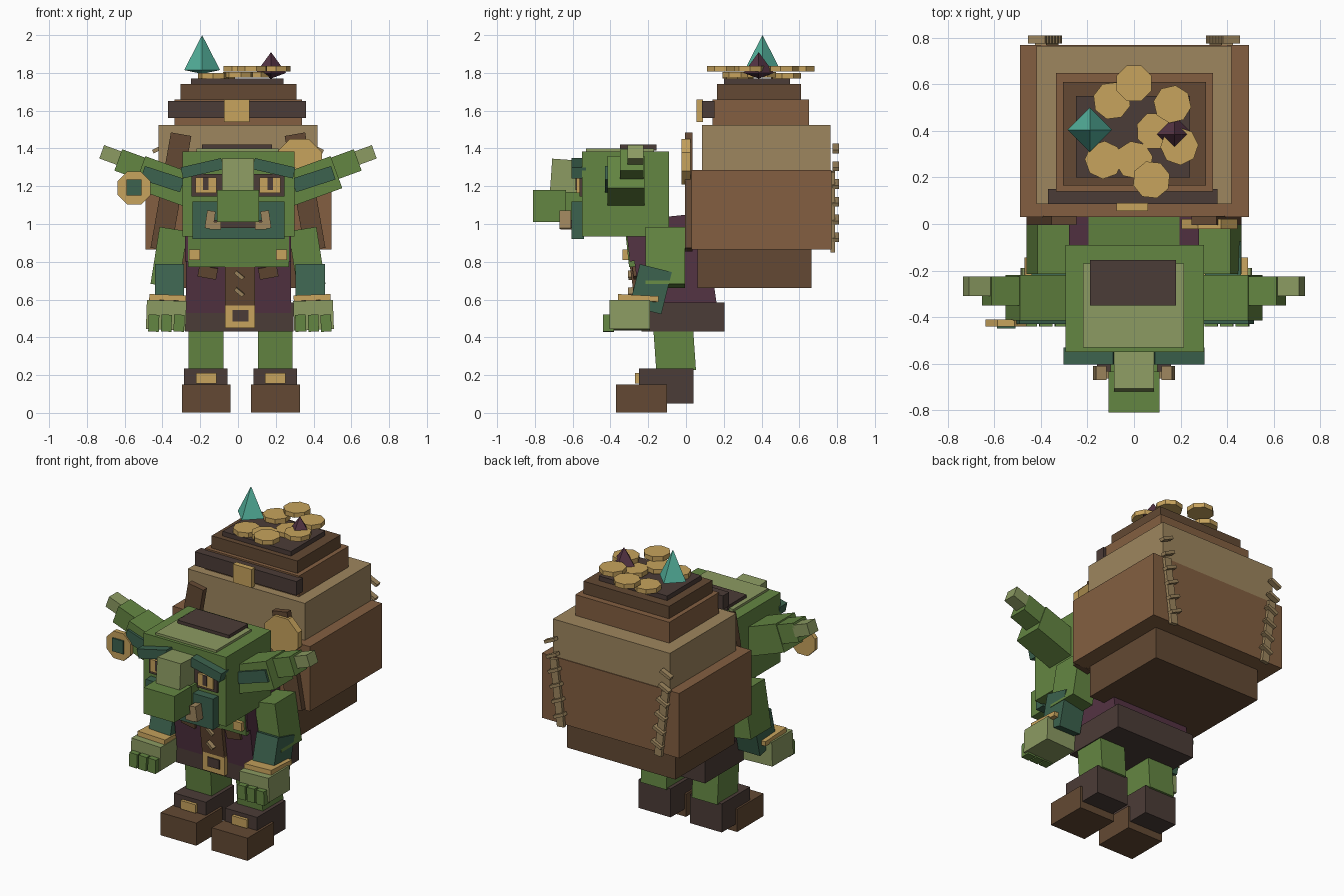
import bpy, math
from mathutils import Matrix, Vector

if "Cube" in bpy.data.objects:
    bpy.data.objects.remove(bpy.data.objects["Cube"])


def colour(name, r, g, b):
    m = bpy.data.materials.new(name)
    lin = [((c / 255 + 0.055) / 1.055) ** 2.4 for c in (r, g, b)]
    m.diffuse_color = (*lin, 1)
    m.use_nodes = True
    m.node_tree.nodes["Principled BSDF"].inputs["Base Color"].default_value = m.diffuse_color
    return m


GREEN = colour("skin green", 100, 134, 66)
LIGHT = colour("pale green", 140, 155, 98)
DEEP = colour("deep green", 60, 98, 78)
PURPLE = colour("plum cloth", 84, 51, 67)
BROWN = colour("sack brown", 131, 95, 65)
DARK = colour("dark brown", 99, 73, 51)
BLACK = colour("darkest leather", 75, 60, 55)
GOLD = colour("gold", 199, 163, 93)
TAN = colour("tan canvas", 158, 134, 94)
TEAL = colour("teal crystal", 84, 177, 156)


def finish(name, verts, faces, mat, loc, rot=(0, 0, 0)):
    me = bpy.data.meshes.new(name)
    me.from_pydata(verts, [], faces)
    me.materials.append(mat)
    ob = bpy.data.objects.new(name, me)
    ob.location = loc
    ob.rotation_euler = [math.radians(a) for a in rot]
    bpy.context.collection.objects.link(ob)
    return ob


def box(name, x, y, z, mat, rot=(0, 0, 0)):
    """Box from (min, max) ranges, turned about its own centre."""
    c = [(r[0] + r[1]) / 2 for r in (x, y, z)]
    h = [(r[1] - r[0]) / 2 for r in (x, y, z)]
    v = [(i * h[0], j * h[1], k * h[2]) for i in (-1, 1) for j in (-1, 1) for k in (-1, 1)]
    f = [(0, 1, 3, 2), (4, 6, 7, 5), (0, 4, 5, 1), (2, 3, 7, 6), (0, 2, 6, 4), (1, 5, 7, 3)]
    return finish(name, v, f, mat, c, rot)


def pair(name, x, y, z, mat, rot=(0, 0, 0), mid=0.0):
    """Right-hand box and its mirror image."""
    box(name + "_right", (mid + x[0], mid + x[1]), y, z, mat, rot)
    box(name + "_left", (mid - x[1], mid - x[0]), y, z, mat, (rot[0], -rot[1], -rot[2]))


def disc(name, loc, r, t, mat, rot=(0, 0, 0), n=8):
    ring = [(r * math.cos(2 * math.pi * (i + .5) / n), r * math.sin(2 * math.pi * (i + .5) / n)) for i in range(n)]
    v = [(a, b, -t / 2) for a, b in ring] + [(a, b, t / 2) for a, b in ring]
    f = [tuple(reversed(range(n))), tuple(range(n, 2 * n))]
    f += [(i, (i + 1) % n, n + (i + 1) % n, n + i) for i in range(n)]
    return finish(name, v, f, mat, loc, rot)


def crystal(name, x, y, z0, z1, r, dip, mat):
    v = [(r, 0, 0), (0, r, 0), (-r, 0, 0), (0, -r, 0), (0, 0, z1 - z0), (0, 0, -dip)]
    f = [(i, (i + 1) % 4, 4) for i in range(4)] + [((i + 1) % 4, i, 5) for i in range(4)]
    finish(name, v, f, mat, (x, y, z0))


# Sack, stacked in tiers
box("sack_base", (-.39, .39), (.06, .665), (.66, .88), DARK)
box("sack_body", (-.49, .495), (.03, .77), (.865, 1.285), BROWN)
box("sack_upper", (-.42, .42), (.085, .765), (1.27, 1.525), TAN)
box("sack_neck", (-.335, .34), (.14, .65), (1.52, 1.66), BROWN)
box("sack_rim", (-.305, .31), (.165, .61), (1.65, 1.74), DARK)
box("sack_opening", (-.25, .24), (.2, .55), (1.73, 1.77), BLACK)
box("sack_strap", (-.37, .36), (.085, .15), (1.56, 1.65), BLACK)
box("sack_clasp", (-.075, .06), (.055, .09), (1.54, 1.66), GOLD)
pair("shoulder_strap", (.30, .41), (-.005, .035), (.86, 1.48), DARK, (0, -10, 0))

# Seams on the back of the sack
pair("seam_strip", (.35, .40), (.765, .79), (.85, 1.28), TAN, (0, 7, 0))
for i in range(6):
    z, x = .93 + .094 * i, .345 + .013 * i
    pair("seam_stitch_%d" % i, (x - .035, x + .045), (.775, .81), (z - .01, z + .01), TAN, (0, 25, 0))

# Treasure
coins = [(0, .605, 1.822), (.165, .515, 1.822), (.195, .335, 1.822), (.075, .19, 1.822),
         (-.095, .53, 1.785), (-.13, .275, 1.785), (0, .275, 1.79), (.09, .4, 1.79)]
for i, c in enumerate(coins):
    disc("coin_%d" % i, c, .082, .03, GOLD, (0, 0, 13 * i))
crystal("large_crystal", -.19, .405, 1.815, 2.0, .095, .02, TEAL)
crystal("small_crystal", .175, .385, 1.80, 1.91, .08, .03, PURPLE)

# Torso and dungarees
box("dungarees", (-.275, .28), (-.255, .145), (.52, .85), PURPLE, (8, 0, 0))
box("chest", (-.265, .27), (-.315, .05), (.79, 1.03), GREEN, (6, 0, 0))
pair("dungaree_strap", (.195, .28), (-.31, .055), (.82, 1.035), PURPLE, (6, 0, 0))
pair("strap_button", (.2, .26), (-.335, -.3), (.81, .865), GOLD)
box("front_panel", (-.07, .09), (-.285, -.25), (.57, .81), DARK, (8, 0, 0))
pair("pocket_patch", (.11, .21), (-.282, -.25), (.715, .775), DARK, (8, -10, 0))
for i, z in enumerate((.64, .73)):
    box("panel_stitch_%d" % i, (-.02, .035), (-.305, -.265), (z - .01, z + .01), TAN, (8, 40, 0))
box("belt", (-.28, .295), (-.235, .205), (.43, .585), BLACK)
box("belt_buckle", (-.07, .09), (-.265, -.23), (.45, .58), GOLD)
box("buckle_hole", (-.03, .055), (-.272, -.26), (.485, .545), BLACK)

# Legs and boots
pair("leg", (-.092, .092), (-.165, .045), (.22, .45), GREEN, (4, 0, 0), 0)
for ob, x in ((bpy.data.objects["leg_right"], .197), (bpy.data.objects["leg_left"], -.17)):
    side = ob.name[4:]
    ob.location.x = x
    box("boot_ankle_" + side, (x - .115, x + .115), (-.25, .04), (.05, .235), BLACK)
    box("boot_toe_" + side, (x - .127, x + .13), (-.37, -.1), (.003, .15), DARK)
    box("boot_buckle_" + side, (x - .053, x + .055), (-.27, -.245), (.155, .21), GOLD)

# Arms and hands
pair("upper_arm", (.29, .44), (-.215, -.005), (.67, .975), GREEN, (0, -9, 0))
pair("sleeve", (.295, .45), (-.275, -.1), (.54, .77), DEEP, (-14, 0, 0), 0.01)
pair("cuff", (.285, .48), (-.36, -.145), (.59, .62), GOLD, (-3, -2, 0), 0.01)
pair("hand", (.285, .495), (-.405, -.19), (.44, .595), LIGHT, (0, -2, 0), 0.01)
for i in range(3):
    x = .322 + .067 * i
    pair("finger_%d" % i, (x - .028, x + .028), (-.44, -.38), (.43, .52), GREEN, (0, -2, 0), 0.01)

# Head
box("head", (-.295, .3), (-.55, -.09), (.935, 1.385), GREEN)
box("head_top", (-.22, .215), (-.53, -.17), (1.38, 1.4), LIGHT)
box("hair_patch", (-.19, .18), (-.35, -.155), (1.39, 1.42), BLACK)
box("jaw", (-.24, .245), (-.605, -.54), (.92, 1.12), DEEP)
box("mouth", (-.16, .16), (-.635, -.59), (.98, 1.02), BLACK)
pair("tusk", (.125, .17), (-.67, -.61), (.975, 1.07), TAN, (0, -8, 0))
pair("tusk_root", (.09, .15), (-.665, -.6), (.97, 1.01), TAN)
box("nose_bridge", (-.085, .085), (-.715, -.54), (1.15, 1.34), LIGHT, (-4, 0, 0))
box("nose_tip", (-.11, .11), (-.81, -.635), (1.01, 1.18), GREEN)
box("nose_base", (-.1, .1), (-.645, -.54), (1.02, 1.17), GREEN)
pair("brow", (.08, .3), (-.605, -.53), (1.265, 1.325), DEEP, (0, 13, 0))
pair("eye_socket", (.085, .245), (-.565, -.54), (1.145, 1.265), BLACK)
pair("eye", (.115, .225), (-.58, -.555), (1.165, 1.245), GOLD)
pair("pupil", (.155, .185), (-.586, -.575), (1.18, 1.245), BLACK)

# Ears
pair("ear_base", (.24, .53), (-.415, -.22), (1.135, 1.315), GREEN, (0, -20, 0))
pair("ear_middle", (.44, .64), (-.35, -.225), (1.245, 1.365), GREEN, (0, -20, 0))
pair("ear_tip", (.61, .725), (-.31, -.225), (1.325, 1.4), LIGHT, (0, -20, 0))
pair("ear_inner", (.29, .51), (-.43, -.4), (1.2, 1.275), DEEP, (0, -18, 0))

# Round ornaments
disc("earring", (-.55, -.425, 1.19), .095, .03, GOLD, (90, 0, 0))
box("earring_stone", (-.59, -.51), (-.45, -.435), (1.15, 1.235), DEEP)
disc("strap_medallion", (.325, 0, 1.33), .13, .045, GOLD, (90, 0, 0))
